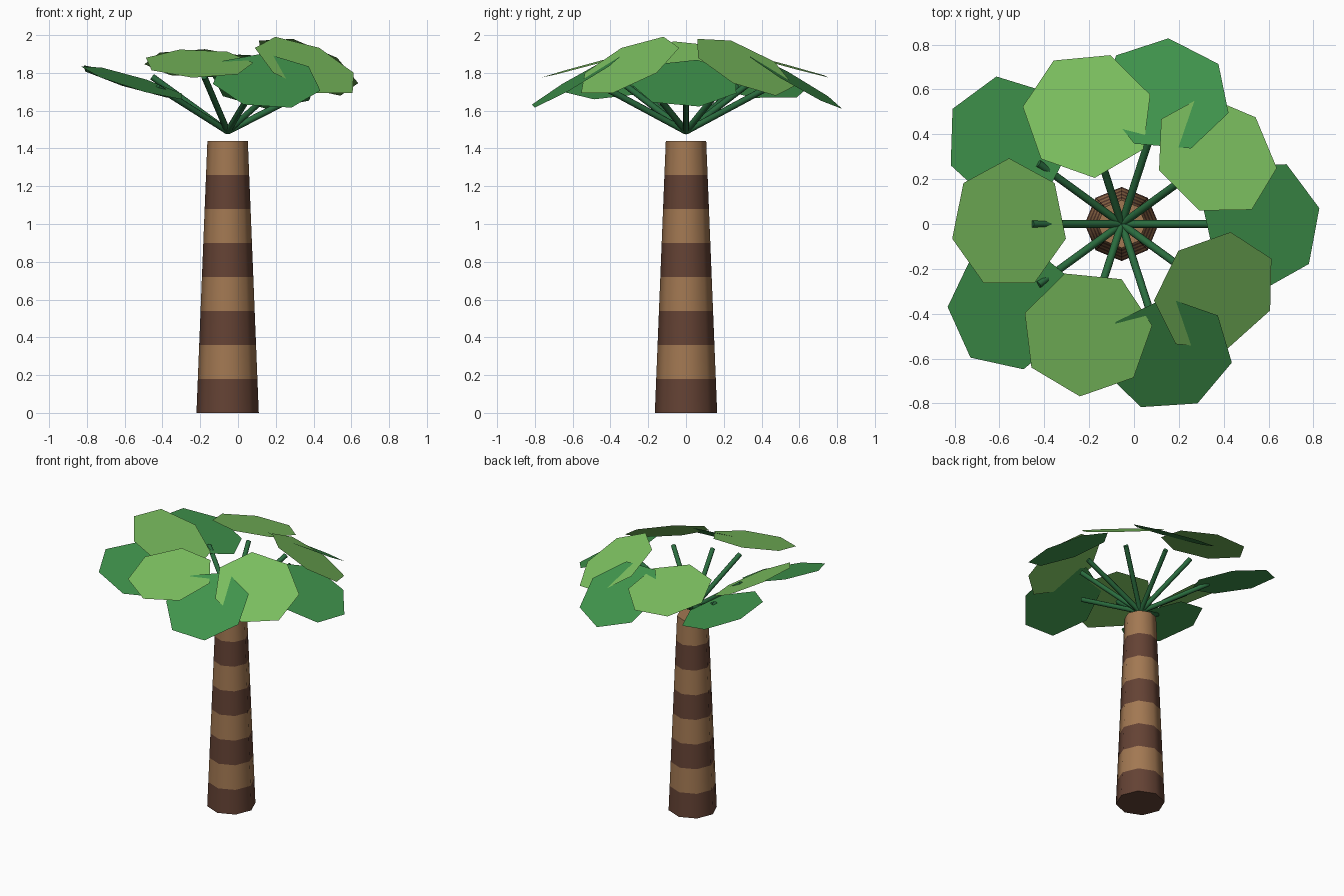
import bpy, bmesh
from math import cos, sin, radians
from mathutils import Vector

cube = bpy.data.objects.get("Cube")
if cube:
    bpy.data.objects.remove(cube)


def material(name, r, g, b):
    """Flat material from 0-255 display colour, stored as linear."""
    col = [((c / 255 + 0.055) / 1.055) ** 2.4 for c in (r, g, b)] + [1]
    m = bpy.data.materials.new(name)
    m.use_nodes = True
    m.diffuse_color = col
    m.node_tree.nodes["Principled BSDF"].inputs["Base Color"].default_value = col
    return m


def make_object(name, bm, mats, smooth=None):
    mesh = bpy.data.meshes.new(name)
    bm.to_mesh(mesh)
    bm.free()
    obj = bpy.data.objects.new(name, mesh)
    bpy.context.collection.objects.link(obj)
    for m in mats:
        mesh.materials.append(m)
    if smooth:
        bpy.ops.object.select_all(action="DESELECT")
        obj.select_set(True)
        bpy.context.view_layer.objects.active = obj
        bpy.ops.object.shade_smooth_by_angle(angle=radians(smooth))
    return obj


LIGHT_LEAF = material("light leaf green", 124, 192, 96)
DARK_LEAF = material("dark leaf green", 64, 148, 76)
STEM = material("stem green", 42, 108, 62)
LIGHT_BARK = material("light bark", 162, 120, 82)
DARK_BARK = material("dark bark", 100, 66, 52)

AXIS_X = -0.055
CROWN = Vector((AXIS_X, 0, 1.49))

# Trunk: tapered octagon made of alternating bark bands
SIDES, BANDS, HEIGHT = 8, 8, 1.44
bm = bmesh.new()
rings = []
for i in range(BANDS + 1):
    t = i / BANDS
    r = 0.165 + (0.107 - 0.165) * t
    rings.append([bm.verts.new((AXIS_X + r * cos(radians(a)), r * sin(radians(a)), HEIGHT * t))
                  for a in range(0, 360, 360 // SIDES)])
for i, (low, high) in enumerate(zip(rings, rings[1:])):
    for k in range(SIDES):
        n = (k + 1) % SIDES
        face = bm.faces.new((low[k], low[n], high[n], high[k]))
        face.material_index = i % 2
bm.faces.new(rings[0][::-1])
bm.faces.new(rings[-1]).material_index = 1
make_object("trunk", bm, [DARK_BARK, LIGHT_BARK], smooth=50)

# Stems: ten thin rods fanning out, alternating low and steep
for i in range(10):
    a = radians(36 * i)
    reach, rise = (0.46, 0.235) if i % 2 == 0 else (0.40, 0.29)
    span = Vector((reach * cos(a), reach * sin(a), rise))
    bm = bmesh.new()
    bmesh.ops.create_cone(bm, cap_ends=True, segments=8, radius1=0.017,
                          radius2=0.017, depth=span.length)
    bmesh.ops.rotate(bm, verts=bm.verts, matrix=span.to_track_quat("Z", "Y").to_matrix())
    bmesh.ops.translate(bm, verts=bm.verts, vec=CROWN + span / 2)
    make_object(f"stem_{i + 1}", bm, [STEM], smooth=50)

# Leaves: flat heptagons (centre, slope along x and y, turn in degrees)
LEAVES = [
    ((0.57, 0, 1.745), (-0.48, 0), 14),
    ((0.363, 0.304, 1.835), (-0.42, -0.47), -7),
    ((0.14, 0.575, 1.757), (-0.1, -0.58), 86),
    ((-0.205, 0.487, 1.85), (-0.02, -0.27), 70),
    ((-0.56, 0.37, 1.75), (-0.3, -0.12), 100),
    ((-0.557, 0, 1.835), (-0.52, 0), 90),
    ((-0.55, -0.365, 1.75), (-0.3, 0.12), 180),
    ((-0.21, -0.487, 1.85), (-0.02, 0.27), 264),
    ((0.15, -0.58, 1.757), (-0.1, 0.58), 247),
    ((0.363, -0.304, 1.835), (-0.42, 0.47), 29),
]
for i, (centre, slope, turn) in enumerate(LEAVES):
    normal = Vector((-slope[0], -slope[1], 1))
    tilt = Vector((0, 0, 1)).rotation_difference(normal)
    bm = bmesh.new()
    corners = []
    for k in range(7):
        a = radians(turn) + radians(360) * k / 7
        corners.append(bm.verts.new(Vector(centre) + tilt @ Vector((0.293 * cos(a), 0.293 * sin(a), 0))))
    bm.faces.new(corners)
    make_object(f"leaf_{i + 1}", bm, [DARK_LEAF if i % 2 == 0 else LIGHT_LEAF])
